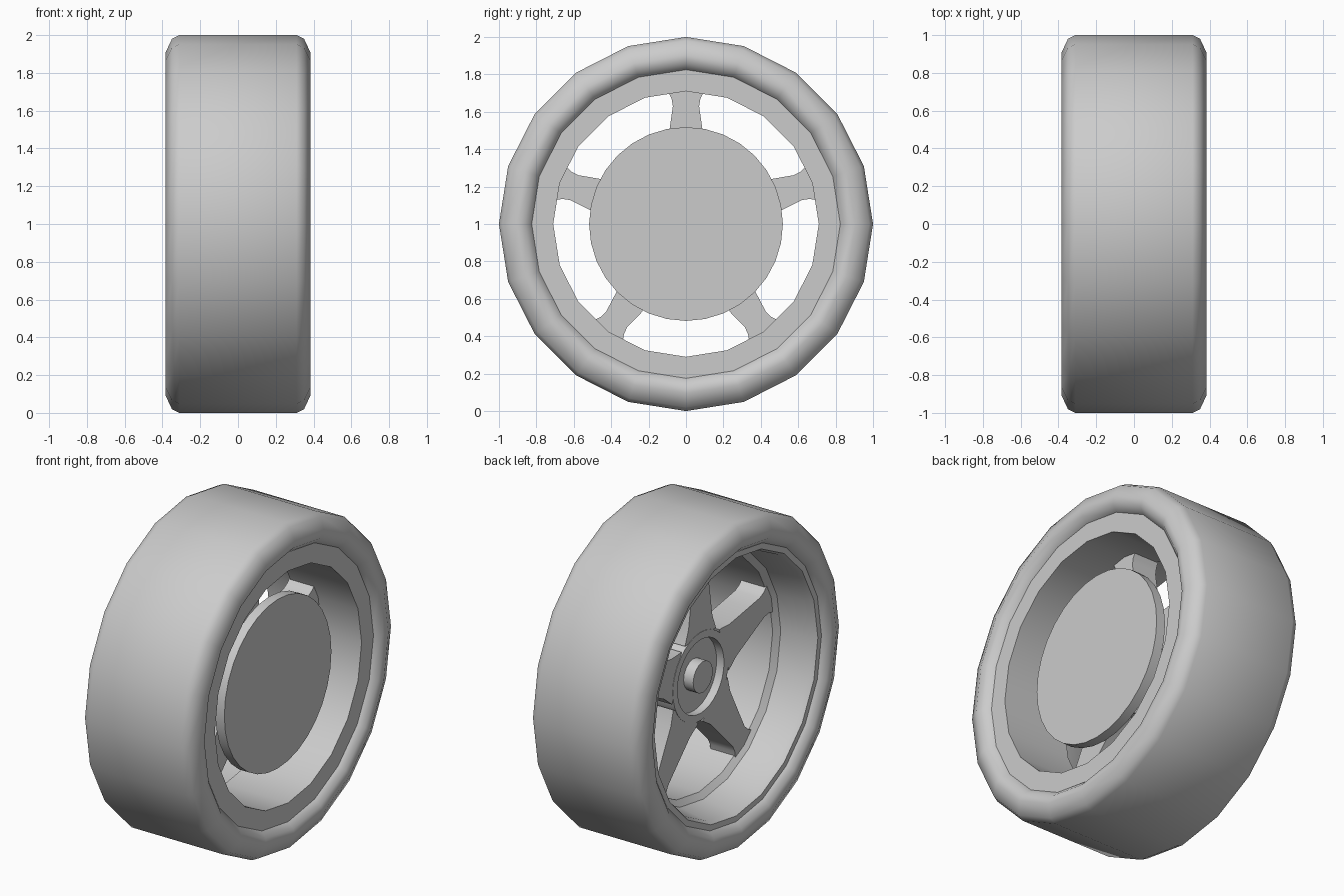
import bpy, bmesh
from math import sin, cos, pi

if "Cube" in bpy.data.objects:
    bpy.data.objects.remove(bpy.data.objects["Cube"])

CENTRE_Z = 1.0


def finish(name, bm, smooth=None):
    bmesh.ops.remove_doubles(bm, verts=bm.verts, dist=1e-5)
    bmesh.ops.recalc_face_normals(bm, faces=bm.faces)
    mesh = bpy.data.meshes.new(name)
    bm.to_mesh(mesh)
    bm.free()
    obj = bpy.data.objects.new(name, mesh)
    obj.location.z = CENTRE_Z
    bpy.context.collection.objects.link(obj)
    if smooth:
        bpy.ops.object.select_all(action='DESELECT')
        obj.select_set(True)
        bpy.context.view_layer.objects.active = obj
        bpy.ops.object.shade_smooth_by_angle(angle=smooth)
    return obj


def lathe(name, profile, sides, closed=True, smooth=0.6):
    """Revolve (x, radius) points around the x axis."""
    bm = bmesh.new()
    rings = []
    for x, r in profile:
        rings.append([bm.verts.new((x, r * sin(2 * pi * i / sides), r * cos(2 * pi * i / sides)))
                      for i in range(sides)] if r > 0 else [bm.verts.new((x, 0, 0))] * sides)
    pairs = list(zip(rings, rings[1:]))
    if closed:
        pairs.append((rings[-1], rings[0]))
    for a, b in pairs:
        for i in range(sides):
            j = (i + 1) % sides
            quad = list(dict.fromkeys((a[i], a[j], b[j], b[i])))
            bm.faces.new(quad)
    return finish(name, bm, smooth)


# Tyre: rounded shoulders and sidewalls curling in to the rim
half = [(0.31, 1.0), (0.35, 0.98), (0.385, 0.905), (0.375, 0.86), (0.335, 0.82), (0.28, 0.81)]
lathe("tyre", [(-x, r) for x, r in reversed(half)] + half, 20, smooth=0.9)

# Rim barrel: flat flange on +x, thin lip and deep dish on -x
lathe("rim", [(0.34, 0.71), (0.34, 0.83), (-0.34, 0.83), (-0.34, 0.79),
              (-0.31, 0.775), (-0.12, 0.745), (-0.09, 0.71)], 20)

# Hub: ring with recessed floor, running back to the brake disc
lathe("hub", [(-0.05, 0), (-0.05, 0.225), (-0.10, 0.225), (-0.10, 0.27),
              (0.07, 0.27), (0.07, 0.20), (0.22, 0.20), (0.22, 0)], 32, closed=False)

# Centre cap
lathe("centre_cap", [(-0.115, 0), (-0.115, 0.095), (-0.04, 0.095), (-0.04, 0)], 16, closed=False)

# Brake disc
lathe("brake_disc", [(0.21, 0), (0.21, 0.518), (0.27, 0.518), (0.27, 0)], 32, closed=False)

# Five spokes, tapering outwards with flared ends
edge = [(0.24, 0.15), (0.33, 0.115), (0.52, 0.086), (0.63, 0.07), (0.67, 0.077), (0.725, 0.105)]
outline = edge + [(r, -w) for r, w in reversed(edge)]
bm = bmesh.new()
for k in range(5):
    a = 2 * pi * k / 5
    verts = [bm.verts.new((-0.098, r * sin(a) + w * cos(a), r * cos(a) - w * sin(a)))
             for r, w in outline]
    face = bm.faces.new(verts)
    ext = bmesh.ops.extrude_face_region(bm, geom=[face], use_keep_orig=True)
    for v in ext["geom"]:
        if isinstance(v, bmesh.types.BMVert):
            v.co.x = 0.07
finish("spokes", bm, 0.4)
